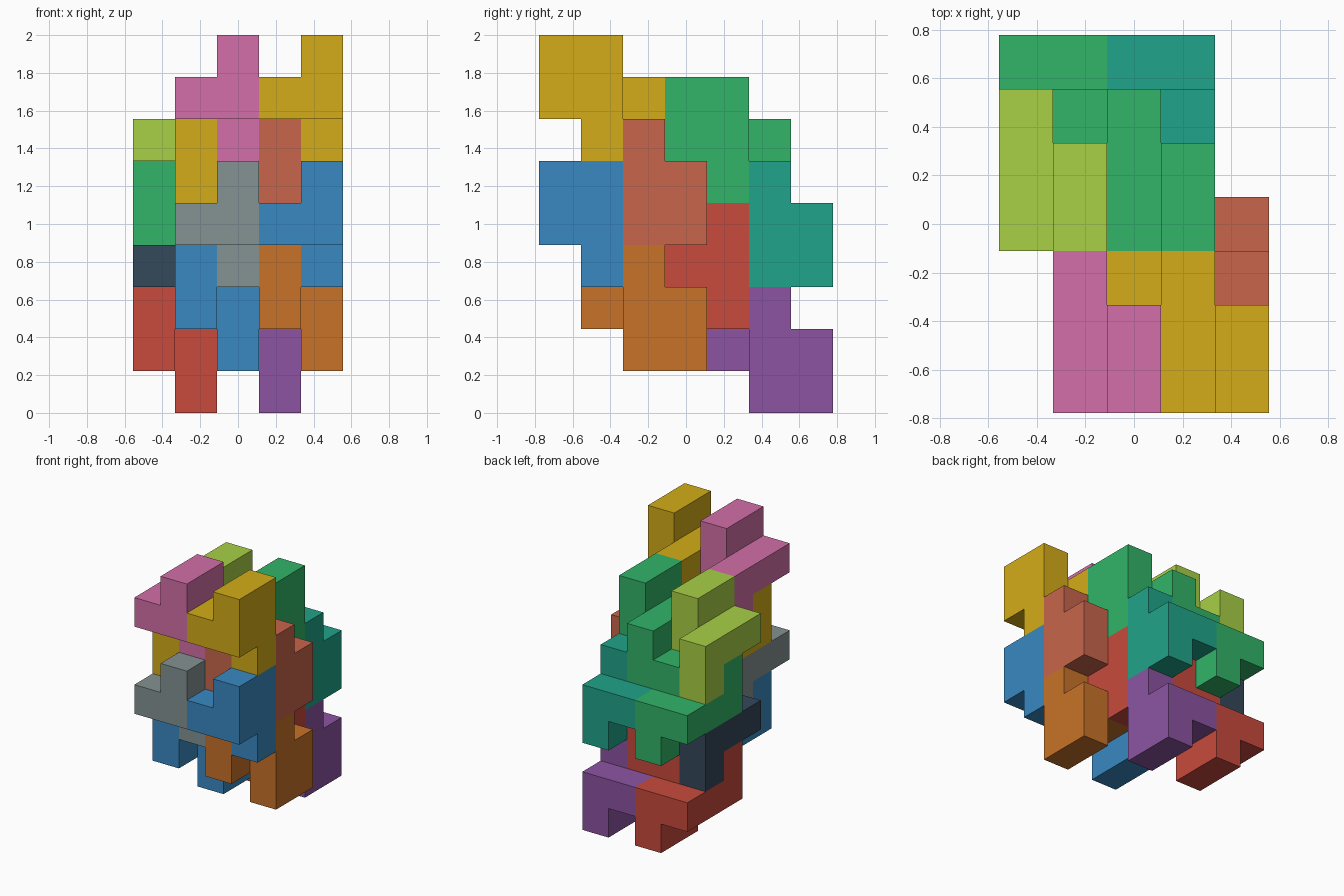
import bpy, bmesh, math
from mathutils import Vector

if "Cube" in bpy.data.objects:
    bpy.data.objects.remove(bpy.data.objects["Cube"])

CELL = 2 / 9
CENTRE = Vector((2.5, 3.5, 0))

# One nine-cube piece, and its partner: the same piece turned half round about x
UPPER = [(4, 0, 8), (4, 1, 8), (4, 0, 7), (4, 1, 7), (4, 1, 6),
         (3, 0, 7), (3, 1, 7), (3, 2, 7), (3, 2, 6)]
LOWER = [(x, 3 - y, 12 - z) for x, y, z in UPPER]


def material(name, hex_code):
    rgb = [int(hex_code[i:i + 2], 16) / 255 for i in (0, 2, 4)]
    lin = [c / 12.92 if c <= 0.04045 else ((c + 0.055) / 1.055) ** 2.4 for c in rgb]
    mat = bpy.data.materials.new(name)
    mat.diffuse_color = (*lin, 1)
    mat.use_nodes = True
    mat.node_tree.nodes["Principled BSDF"].inputs["Base Color"].default_value = mat.diffuse_color
    return mat


MATS = {n: material(n, h) for n, h in {
    "gold": "d4ac18", "pink": "d46fa8", "salmon": "c8664b", "green": "32b468",
    "teal": "20a48a", "lime": "a8d045", "grey": "85929294"[:6], "blue": "3889c2",
    "orange": "c87228", "red": "c84a3c", "purple": "8c54a2", "navy": "34485a"}.items()}


def piece(name, cells, offset, colour):
    """Join cubes into one solid, keeping only its outer faces."""
    cells = {tuple(Vector(c) + Vector(offset)) for c in cells}
    bm = bmesh.new()
    verts = {}

    def vert(p):
        key = tuple(round(c) for c in p)
        if key not in verts:
            verts[key] = bm.verts.new((Vector(key) - CENTRE) * CELL)
        return verts[key]

    for c in cells:
        mid = Vector(c) + Vector((0.5, 0.5, 0.5))
        for axis in range(3):
            for sign in (-1, 1):
                n = Vector((0, 0, 0))
                n[axis] = sign
                if tuple(Vector(c) + n) in cells:
                    continue
                u = Vector((0, 0, 0))
                u[(axis + 1) % 3] = 1
                v = n.cross(u)
                bm.faces.new([vert(mid + (n + a * u + b * v) / 2)
                              for a, b in ((-1, -1), (1, -1), (1, 1), (-1, 1))])
    bmesh.ops.dissolve_limit(bm, angle_limit=math.radians(1),
                             verts=bm.verts, edges=bm.edges)
    mesh = bpy.data.meshes.new(name)
    bm.to_mesh(mesh)
    bm.free()
    mesh.materials.append(MATS[colour])
    bpy.context.collection.objects.link(bpy.data.objects.new(name, mesh))


# Pieces repeat to the left, to the back (stepping down one) and in two storeys
COLOURS = {
    ("top", "upper"): ["gold", "pink", "green", "lime"],
    ("top", "lower"): ["salmon", "gold", "teal", "green"],
    ("bottom", "upper"): ["blue", "grey", "red", "navy"],
    ("bottom", "lower"): ["orange", "blue", "purple", "red"],
}
SPOTS = [("front_right", (0, 0, 0)), ("front_left", (-2, 0, 0)),
         ("back_right", (-1, 3, -1)), ("back_left", (-3, 3, -1))]

for (storey, kind), colours in COLOURS.items():
    drop = 0 if storey == "top" else -3
    cells = UPPER if kind == "upper" else LOWER
    for (spot, (x, y, z)), colour in zip(SPOTS, colours):
        piece(f"{storey}_{spot}_{kind}_piece", cells, (x, y, z + drop), colour)
